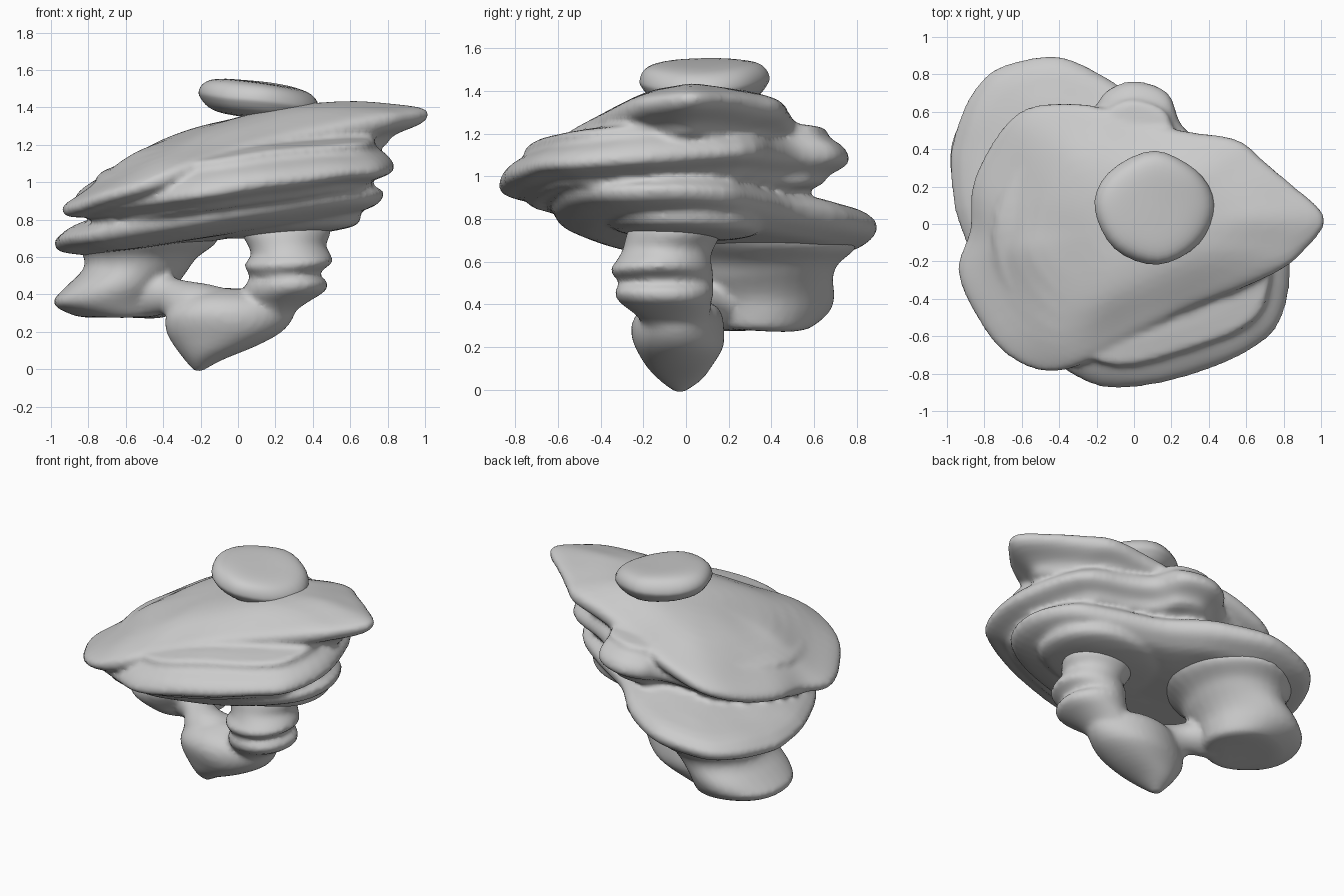
import bpy, bmesh, math
from mathutils import Vector, noise

cube = bpy.data.objects.get("Cube")
if cube:
    bpy.data.objects.remove(cube)

stone = bpy.data.materials.new("grey stone")
stone.use_nodes = True
stone.diffuse_color = (0.6, 0.6, 0.6, 1)
stone.node_tree.nodes["Principled BSDF"].inputs["Base Color"].default_value = stone.diffuse_color


def spline(points, steps, closed):
    """Smooth curve running through all the points."""
    points = [Vector(p) for p in points]
    count = len(points)
    pick = (lambda i: points[i % count]) if closed else (lambda i: points[max(0, min(count - 1, i))])
    result = []
    for i in range(count if closed else count - 1):
        a, b, c, d = (pick(i + k) for k in (-1, 0, 1, 2))
        for s in range(steps):
            t = s / steps
            result.append(b + (c - a) * t / 2 + (a * 2 - b * 5 + c * 4 - d) * t * t / 2
                          + (b * 3 - a - c * 3 + d) * t ** 3 / 2)
    if not closed:
        result.append(points[-1])
    return result


def weathered(p):
    """Gentle uneven wear, finer along the height."""
    n = noise.noise_vector(Vector((p.x * 2.5, p.y * 2.5, p.z * 5)))
    return p + Vector((n.x, n.y, n.z * 0.6)) * 0.025


def skin(name, rings):
    """Closed smooth surface through a stack of rings, bottom to top."""
    bm = bmesh.new()
    loops = [[bm.verts.new(weathered(p)) for p in ring] for ring in rings]
    size = len(loops[0])
    for low, high in zip(loops, loops[1:]):
        for i in range(size):
            j = (i + 1) % size
            bm.faces.new((low[i], low[j], high[j], high[i]))
    bm.faces.new(loops[0][::-1])
    bm.faces.new(loops[-1])
    bmesh.ops.recalc_face_normals(bm, faces=bm.faces)
    mesh = bpy.data.meshes.new(name)
    bm.to_mesh(mesh)
    bm.free()
    mesh.materials.append(stone)
    for face in mesh.polygons:
        face.use_smooth = True
    obj = bpy.data.objects.new(name, mesh)
    bpy.context.collection.objects.link(obj)
    return obj


def slab(name, outline, height, slope, profile):
    """Tilted, bent layer: the outline scaled by a (scale, rise) profile."""
    edge = spline(outline, 4, True)
    middle = sum(edge, Vector((0, 0))) / len(edge)
    along, across, bend = slope
    rings = []
    for scale, rise in spline(profile, 3, False):
        ring = []
        for p in edge:
            q = middle + (p - middle) * scale
            ring.append(Vector((q.x, q.y, height + along * q.x + across * q.y + bend * q.x ** 2 + rise)))
        rings.append(ring)
    return skin(name, rings)


def pillar(name, sections):
    """Rounded rock from (z, left, right, front, back) extents."""
    rings = []
    for z, x0, x1, y0, y1 in spline(sections, 3, False):
        ring = []
        for i in range(32):
            a = math.tau * i / 32
            ring.append(Vector(((x0 + x1) / 2 + (x1 - x0) / 2 * math.cos(a),
                                (y0 + y1) / 2 + (y1 - y0) / 2 * math.sin(a), z)))
        rings.append(ring)
    return skin(name, rings)


def fuse(name, parts):
    """Melt overlapping rocks into one continuous surface."""
    with bpy.context.temp_override(active_object=parts[0], object=parts[0],
                                   selected_objects=parts, selected_editable_objects=parts):
        bpy.ops.object.join()
    rock = parts[0]
    rock.name = name
    remesh = rock.modifiers.new("fuse", "REMESH")
    remesh.mode = "VOXEL"
    remesh.voxel_size = 0.018
    remesh.use_smooth_shade = True
    soften = rock.modifiers.new("soften", "SMOOTH")
    soften.factor = 0.5
    soften.iterations = 4


# Cap slab with a pointed end
cap = slab("cap_slab",
           [(1.01, .02), (.88, .18), (.7, .34), (.52, .46), (.1, .52), (-.25, .63), (-.55, .63),
            (-.72, .48), (-.85, .22), (-.88, -.05), (-.94, -.25), (-.84, -.5), (-.6, -.75),
            (-.35, -.78), (0, -.61), (.35, -.45), (.75, -.26), (.9, -.14)],
           1.18, (.264, .05, -.07),
           [(.3, -.2), (.74, -.17), (.84, -.1), (.97, -.05), (1, 0), (.96, .035), (.82, .075),
            (.55, .14), (.3, .165), (.05, .17)])

# Second layer, bulging to the front and back
upper = slab("upper_slab",
             [(.83, -.15), (.79, -.5), (.63, -.67), (.35, -.79), (-.1, -.88), (-.4, -.77),
              (-.75, -.5), (-.87, -.15), (-.8, .2), (-.6, .48), (-.25, .6), (-.14, .71), (0, .76),
              (.17, .69), (.25, .53), (.4, .42), (.68, .26)],
             1.04, (.138, .06, -.065),
             [(.3, -.16), (.78, -.13), (.87, -.08), (.98, -.04), (1, 0), (.96, .05), (.87, .1),
              (.84, .15), (.5, .18)])

# Third layer, reaching out to the back right
middle_layer = slab("middle_slab",
                    [(.79, -.1), (.7, -.38), (.4, -.57), (0, -.62), (-.4, -.56), (-.75, -.35),
                     (-.93, 0), (-1, .3), (-.95, .5), (-.86, .7), (-.7, .84), (-.4, .88),
                     (-.1, .75), (.15, .5), (.45, .34), (.68, .18)],
                    .845, (.14, -.02, -.02),
                    [(.3, -.13), (.7, -.12), (.86, -.09), (.97, -.05), (1, 0), (.97, .03),
                     (.86, .07), (.4, .13)])

# Thin collar below the layers
collar = slab("collar_slab",
              [(.65, 0), (.58, -.24), (.3, -.36), (0, -.3), (-.2, -.1), (-.2, .15), (.05, .32),
               (.38, .32), (.58, .2)],
              .755, (.07, -.02, 0),
              [(.3, -.06), (.68, -.05), (.93, -.03), (1, .01), (.96, .06), (.84, .11), (.5, .15)])

fuse("layered_body", [cap, upper, middle_layer, collar])

# Boulder balanced on top
slab("top_boulder",
     [(.42, .1), (.35, -.1), (.13, -.22), (-.1, -.14), (-.21, .08), (-.14, .27), (.1, .39),
      (.32, .3)],
     1.46, (-.09, .02, -.08),
     [(.1, -.11), (.6, -.1), (.84, -.075), (.97, -.03), (1, .0), (.95, .04), (.82, .07),
      (.55, .085), (.08, .09)])

# Bulging support under the back right
support = pillar("rear_support", [
    (.275, -.76, -.46, .15, .48), (.285, -.88, -.36, .08, .58), (.35, -1, -.34, .02, .66),
    (.43, -.94, -.32, -.02, .69), (.53, -.84, -.26, -.02, .7), (.6, -.84, -.22, -.04, .73),
    (.67, -.88, -.13, -.1, .8), (.74, -.85, -.08, -.1, .74)])

# Stacked pillar on the other side
stack = pillar("pillar", [
    (.24, .02, .2, -.15, .1), (.34, .03, .35, -.22, .12), (.41, .03, .47, -.31, .12),
    (.46, .04, .48, -.33, .13), (.5, .06, .44, -.31, .13), (.56, .03, .51, -.36, .13),
    (.61, .07, .49, -.33, .12), (.66, .06, .46, -.3, .13), (.72, .03, .48, -.28, .15),
    (.76, .02, .48, -.26, .15)])

# Pointed foot carrying everything
foot = pillar("foot", [
    (-.01, -.23, -.19, -.05, -.01), (.05, -.28, -.09, -.13, .07), (.12, -.33, .09, -.2, .13),
    (.2, -.37, .23, -.24, .17), (.29, -.37, .3, -.25, .17), (.36, -.31, .3, -.23, .16),
    (.4, -.24, .24, -.18, .12), (.43, -.14, .08, -.09, .05)])

# Bridge between foot and rear support
path = spline([(-.12, -.03, .27), (-.24, 0, .33), (-.34, .07, .385), (-.46, .16, .41), (-.6, .28, .43)], 4, False)
widths = spline([(.17, 0), (.14, 0), (.105, 0), (.14, 0), (.14, 0)], 4, False)
rings = []
for i, p in enumerate(path):
    along = path[min(i + 1, len(path) - 1)] - path[max(i - 1, 0)]
    side = along.cross(Vector((0, 0, 1))).normalized()
    up = side.cross(along).normalized()
    rings.append([p + (side * math.cos(math.tau * k / 20) + up * math.sin(math.tau * k / 20)) * widths[i].x
                  for k in range(20)])
bridge = skin("bridge", rings)

fuse("standing_base", [foot, stack, support, bridge])
